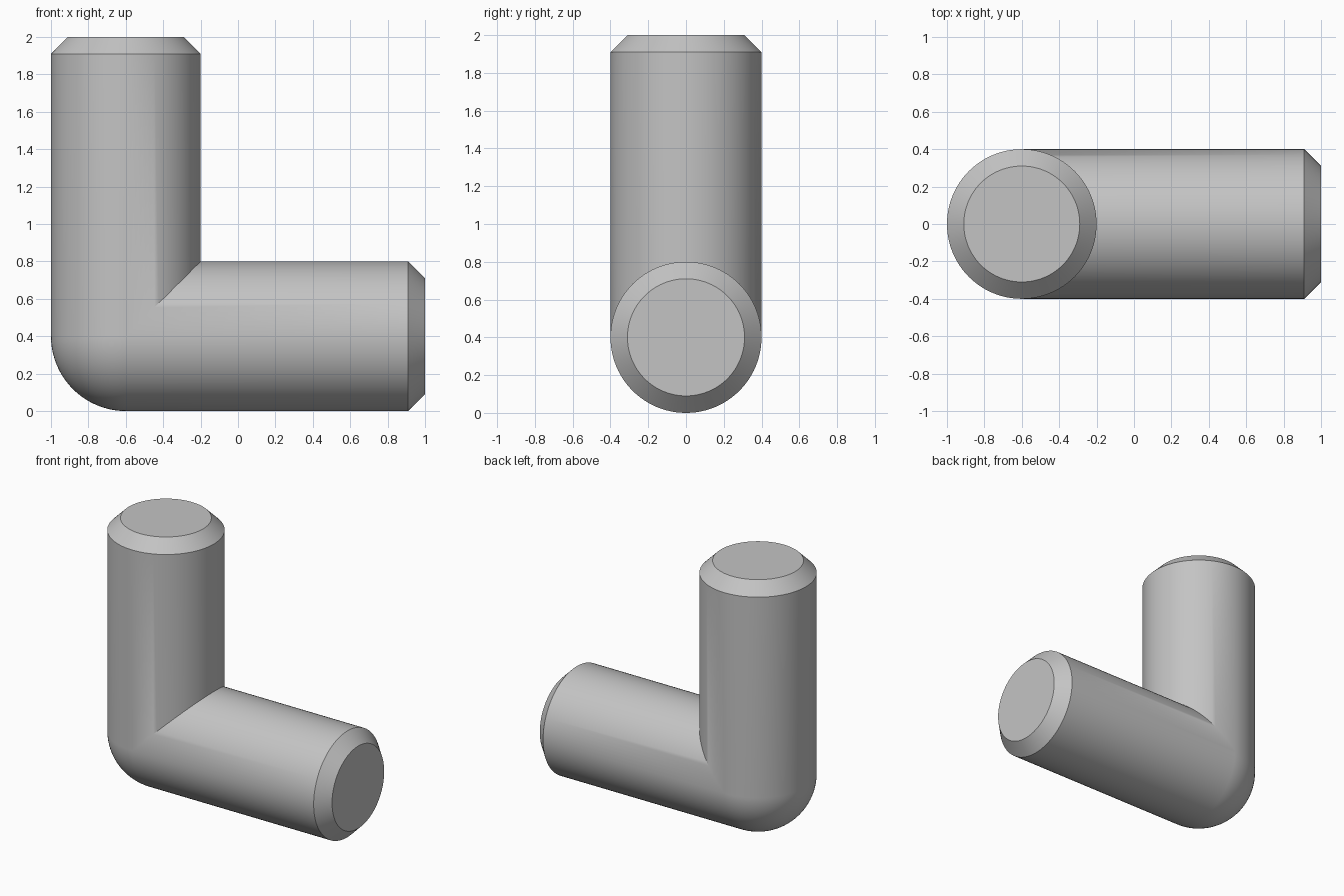
import bpy, bmesh
from math import sin, cos, pi, radians
from mathutils import Vector

if "Cube" in bpy.data.objects:
    bpy.data.objects.remove(bpy.data.objects["Cube"], do_unlink=True)

RADIUS, CHAMFER = 0.4, 0.09
SIDES, BEND_STEPS = 96, 20
CORNER = Vector((-0.6, 0, RADIUS))
ANGLES = [2 * pi * i / SIDES for i in range(SIDES)]

grey = bpy.data.materials.new("plain grey")
grey.use_nodes = True
colour = (0.55, 0.55, 0.55, 1)
grey.diffuse_color = colour
grey.node_tree.nodes["Principled BSDF"].inputs["Base Color"].default_value = colour


def upright_ring(z, r):
    return [(CORNER.x + r * cos(a), r * sin(a), z) for a in ANGLES]


def level_ring(x, r):
    return [(x, r * sin(a), CORNER.z + r * cos(a)) for a in ANGLES]


def bend_ring(turn):
    # Inner side stays on the mitre, outer side swings around a ball corner
    ring = []
    for a in ANGLES:
        c = RADIUS * cos(a)
        side = Vector((c, 0, c)) if c > 0 else Vector((cos(turn), 0, sin(turn))) * c
        ring.append(CORNER + side + Vector((0, RADIUS * sin(a), 0)))
    return ring


# Rings from the top end, around the bend, to the side end
rings = [upright_ring(2, RADIUS - CHAMFER), upright_ring(2 - CHAMFER, RADIUS)]
rings += [bend_ring(pi / 2 * i / BEND_STEPS) for i in range(BEND_STEPS + 1)]
rings += [level_ring(1 - CHAMFER, RADIUS), level_ring(1, RADIUS - CHAMFER)]

# Skin the rings and cap both ends
bm = bmesh.new()
loops = [[bm.verts.new(p) for p in ring] for ring in rings]
for upper, lower in zip(loops, loops[1:]):
    for i in range(SIDES):
        j = (i + 1) % SIDES
        bm.faces.new((upper[i], lower[i], lower[j], upper[j]))
bm.faces.new(loops[0])
bm.faces.new(loops[-1][::-1])
bmesh.ops.remove_doubles(bm, verts=bm.verts, dist=0.0001)
bmesh.ops.recalc_face_normals(bm, faces=bm.faces)

mesh = bpy.data.meshes.new("elbow_pipe")
bm.to_mesh(mesh)
bm.free()
mesh.materials.append(grey)
elbow = bpy.data.objects.new("elbow_pipe", mesh)
bpy.context.collection.objects.link(elbow)

# Smooth tubes with crisp chamfers and mitre
bpy.ops.object.select_all(action="DESELECT")
elbow.select_set(True)
bpy.context.view_layer.objects.active = elbow
bpy.ops.object.shade_smooth_by_angle(angle=radians(30))
